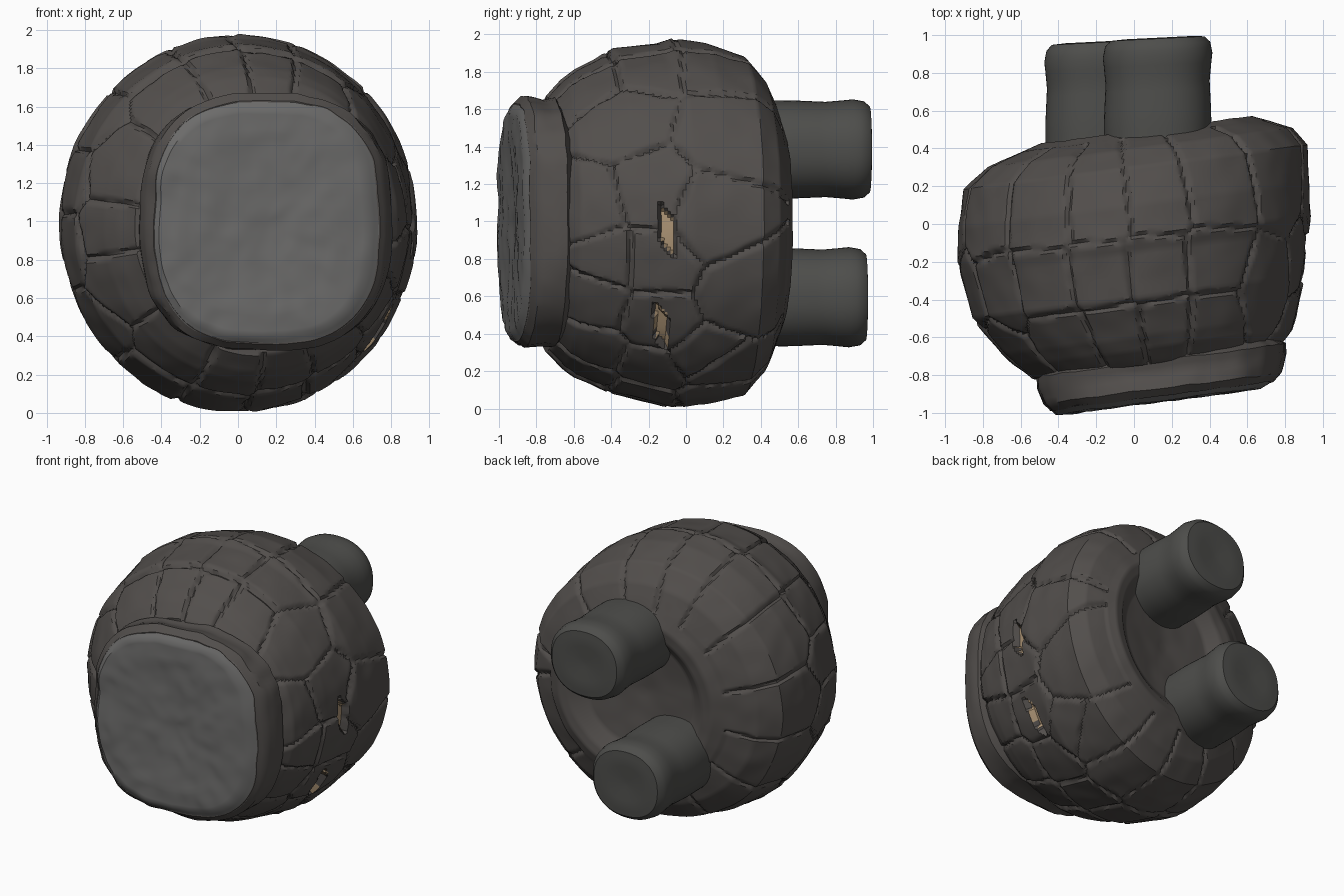
import bpy, bmesh, math, random
from mathutils import Vector, kdtree, noise

if "Cube" in bpy.data.objects:
    bpy.data.objects.remove(bpy.data.objects["Cube"])

random.seed(4)
TILT = 0.13  # every cross-section leans: y grows with x


def material(name, rgb):
    m = bpy.data.materials.new(name)
    m.diffuse_color = (*rgb, 1)
    m.use_nodes = True
    m.node_tree.nodes["Principled BSDF"].inputs["Base Color"].default_value = m.diffuse_color
    return m


STONE = material("dark_stone", (0.085, 0.077, 0.072))
PALE = material("pale_stone", (0.15, 0.148, 0.145))
PEG = material("peg_stone", (0.075, 0.075, 0.07))
TAN = material("tan_core", (0.42, 0.3, 0.18))


def ring_point(ring, t, power=2.0, tilt=TILT):
    """Point at angle t on a ring (y, x_left, x_right, z_bottom, z_top)."""
    y, xl, xr, zb, zt = ring
    c, s = math.cos(t), math.sin(t)
    e = 2 / power
    x = (xl + xr) / 2 + (xr - xl) / 2 * math.copysign(abs(c) ** e, c)
    z = (zb + zt) / 2 + (zt - zb) / 2 * math.copysign(abs(s) ** e, s)
    return Vector((x, y + tilt * x, z))


def refine(rings, step):
    """Subdivide the ring list evenly along the profile."""
    out = [rings[0]]
    for a, b in zip(rings, rings[1:]):
        gap = math.hypot(b[0] - a[0], max(abs(b[i] - a[i]) for i in range(1, 5)))
        n = max(1, round(gap / step))
        out += [[u + (v - u) * k / n for u, v in zip(a, b)] for k in range(1, n + 1)]
    return out


def loft(name, rings, mat, sides, step, power=2.0, tilt=TILT, shape=None, angle=35):
    bm = bmesh.new()
    loops = []
    for ring in refine(rings, step):
        pts = [ring_point(ring, 2 * math.pi * i / sides, power, tilt) for i in range(sides)]
        loops.append([bm.verts.new(shape(p, ring) if shape else p) for p in pts])
    for a, b in zip(loops, loops[1:]):
        for i in range(sides):
            j = (i + 1) % sides
            bm.faces.new((a[i], a[j], b[j], b[i]))
    bm.faces.new(loops[0])
    bm.faces.new(loops[-1])
    bmesh.ops.recalc_face_normals(bm, faces=bm.faces)
    mesh = bpy.data.meshes.new(name)
    bm.to_mesh(mesh)
    bm.free()
    ob = bpy.data.objects.new(name, mesh)
    bpy.context.collection.objects.link(ob)
    mesh.materials.append(mat)
    bpy.ops.object.select_all(action='DESELECT')
    ob.select_set(True)
    bpy.context.view_layer.objects.active = ob
    bpy.ops.object.shade_smooth_by_angle(angle=math.radians(angle))
    return ob


# Body profile, front to back, ending in the shallow rear dish
BODY = [
    (-0.75, 0.1, 0.15, 0.95, 1.0),
    (-0.75, -0.54, 0.77, 0.30, 1.67),
    (-0.67, -0.63, 0.84, 0.22, 1.76),
    (-0.60, -0.70, 0.86, 0.17, 1.81),
    (-0.39, -0.86, 0.90, 0.08, 1.92),
    (-0.15, -0.925, 0.925, 0.02, 1.95),
    (-0.08, -0.935, 0.935, 0.0, 1.975),
    (0.10, -0.93, 0.93, 0.025, 1.95),
    (0.30, -0.90, 0.92, 0.07, 1.88),
    (0.40, -0.78, 0.84, 0.19, 1.76),
    (0.49, -0.50, 0.63, 0.42, 1.54),
    (0.48, -0.42, 0.56, 0.48, 1.46),
    (0.41, -0.32, 0.47, 0.58, 1.38),
    (0.37, 0.05, 0.10, 0.95, 1.0),
]


def body_ring(y):
    for a, b in zip(BODY[1:10], BODY[2:11]):
        if a[0] <= y <= b[0]:
            k = (y - a[0]) / (b[0] - a[0])
            return [u + (v - u) * k for u, v in zip(a, b)]


# Stone centres: brick courses round most of the shell, irregular slabs on the right
BRICKS = {
    0.12: (62, 82, 102, 122, 150, 180, 205, 235, 262, 285, 306),
    -0.27: (62, 82, 102, 122, 146, 166, 188, 215, 240, 262, 283, 302),
    -0.57: (64, 82, 102, 122, 160, 184, 200, 240, 262, 284, 304),
}
cells = [(y, a) for y, row in BRICKS.items() for a in row]
cells += [(-0.43, 38), (0.12, 31), (-0.3, 9), (-0.63, 4), (0.2, -25), (-0.60, -30),
          (-0.28, -13), (-0.01, 2), (-0.25, -34), (0.03, -48), (-0.55, -13)]
seeds = [ring_point(body_ring(y), math.radians(a)) for y, a in cells]
sink = [random.uniform(-0.006, 0.009) for _ in seeds]
tree = kdtree.KDTree(len(seeds))
for i, s in enumerate(seeds):
    tree.insert(s, i)
tree.balance()

# Chipped slots showing the core: y min, y max, z min, z max
SLOTS = [(-0.14, -0.06, 0.90, 1.06), (-0.17, -0.10, 0.38, 0.52)]


def in_slot(p):
    return p.x > 0.5 and any(
        a < p.y < b and c < p.z + 1.2 * (p.y - a) < d + 0.04 for a, b, c, d in SLOTS)


def stonework(p, ring):
    out = (p - Vector((0, -0.1, 1))).normalized()
    rough = 0.006 * noise.noise(p * 7)
    if ring[2] - ring[1] < 1.3:
        return p + out * rough
    (_, i, d1), (_, j, d2) = tree.find_n(p, 2)
    edge = (d2 * d2 - d1 * d1) / (2 * (seeds[i] - seeds[j]).length)
    edge += 0.012 * noise.noise(p * 9)
    depth = sink[i] + 0.022 * max(0, 1 - abs(edge) / 0.02)
    if in_slot(p):
        depth = 0.05
    q = p + out * (rough - depth)
    q.z = max(q.z, 0)
    return q


body = loft("stone_body", BODY, STONE, 360, 0.018, shape=stonework)
body.data.materials.append(TAN)
for f in body.data.polygons:
    c = f.center
    if in_slot(c + (c - Vector((0, -0.1, 1))).normalized() * 0.05):
        f.material_index = 1


# Squarish collar and its paler, slightly uneven front face
def weathered(p, ring):
    d = 0.01 * noise.noise(p * 5) + 0.006 * noise.noise(p * 11)
    return p + Vector((d, d, d))


loft("front_collar", [
    (-0.70, -0.46, 0.74, 0.37, 1.60),
    (-0.74, -0.515, 0.80, 0.33, 1.66),
    (-0.80, -0.515, 0.80, 0.335, 1.65),
    (-0.89, -0.48, 0.78, 0.325, 1.67),
    (-0.93, -0.44, 0.74, 0.36, 1.63),
    (-0.90, 0.10, 0.20, 0.95, 1.05),
], STONE, 128, 0.03, power=2.7, shape=weathered)
loft("front_face", [
    (-0.925, -0.44, 0.74, 0.36, 1.63),
    (-0.955, -0.41, 0.68, 0.41, 1.58),
    (-0.96, -0.30, 0.50, 0.53, 1.46),
    (-0.95, -0.08, 0.34, 0.75, 1.25),
    (-0.945, 0.12, 0.16, 0.98, 1.02),
], PALE, 128, 0.03, power=2.8, shape=weathered)


# Two stubby pegs on the back: profile of (y, radius factor)
def peg(name, x, z, rx, rz, end):
    profile = [(0.34, 0.97), (0.54, 0.98), (0.62, 0.97), (0.74, 0.95), (end - 0.14, 0.98),
               (end - 0.09, 1.0), (end - 0.03, 0.96), (end, 0.86), (end + 0.005, 0.6),
               (end - 0.005, 0.05)]
    rings = [(y, x - rx * k, x + rx * k, z - rz * k, z + rz * k) for y, k in profile]
    loft(name, rings, PEG, 64, 0.04, power=2.25, tilt=0.05)


peg("upper_peg", 0.125, 1.385, 0.29, 0.268, 0.975)
peg("lower_peg", -0.19, 0.595, 0.285, 0.268, 0.97)
